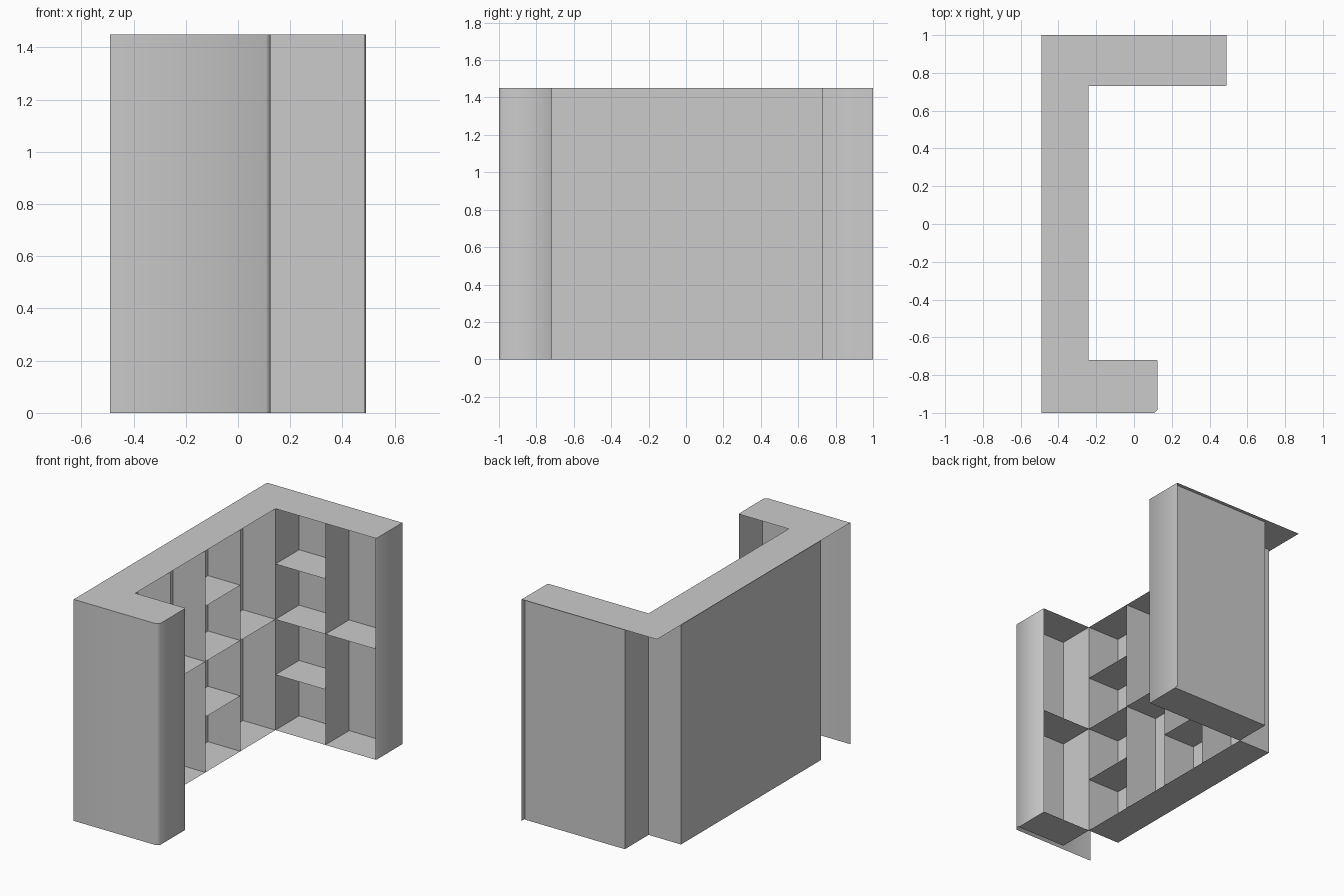
import bpy, bmesh, math
from mathutils import Vector

if "Cube" in bpy.data.objects:
    bpy.data.objects.remove(bpy.data.objects["Cube"])

H = 1.45          # overall height
Z = Vector((0, 0, 1))


def finish(bm, name, smooth=None):
    bmesh.ops.remove_doubles(bm, verts=bm.verts, dist=0.0001)
    me = bpy.data.meshes.new(name)
    bm.to_mesh(me)
    bm.free()
    ob = bpy.data.objects.new(name, me)
    bpy.context.collection.objects.link(ob)
    if smooth:
        bpy.ops.object.select_all(action='DESELECT')
        ob.select_set(True)
        bpy.context.view_layer.objects.active = ob
        bpy.ops.object.shade_smooth_by_angle(angle=math.radians(smooth))
    return ob


def shelf_front(name, origin, u, width, rows, depth, rim=0.0115):
    """Front frame split in columns; each cell is inset and pushed back into a cubby."""
    bm = bmesh.new()
    origin, u = Vector(origin), Vector(u)
    normal = u.cross(Z)
    w = width / len(rows)
    for c, n in enumerate(rows):
        h = H / n
        for r in range(n):
            p = origin + u * (c * w) + Z * (r * h)
            corners = (p, p + u * w, p + u * w + Z * h, p + Z * h)
            face = bm.faces.new([bm.verts.new(q) for q in corners])
            bmesh.ops.inset_individual(bm, faces=[face], thickness=rim)
            back = bmesh.ops.extrude_discrete_faces(bm, faces=[face])['faces'][0]
            bmesh.ops.translate(bm, verts=back.verts, vec=-normal * depth)
    return finish(bm, name)


def upright_panel(name, path, smooth=50):
    """Vertical sheet following a plan path."""
    bm = bmesh.new()
    cols = [(bm.verts.new((x, y, 0)), bm.verts.new((x, y, H))) for x, y in path]
    for a, b in zip(cols, cols[1:]):
        bm.faces.new((a[0], b[0], b[1], a[1]))
    return finish(bm, name, smooth)


# cubby walls: long back run, far arm, near arm
shelf_front("back_shelves", (-0.24, -0.72, 0), (0, 1, 0), 1.45, (4, 2, 4, 2), 0.235)
shelf_front("far_arm_shelves", (-0.24, 0.73, 0), (1, 0, 0), 0.725, (4, 2), 0.245)
shelf_front("near_arm_shelves", (0.12, -0.72, 0), (-1, 0, 0), 0.36, (2,), 0.245)

# outer end panels with eased corners
near_path = [(-0.49, -1), (0.107, -1), (0.125, -0.982), (0.125, -0.725), (0.12, -0.72)]
far_path = [(0.485, 0.73), (0.49, 0.735), (0.49, 1)]
upright_panel("near_end_panel", near_path)
upright_panel("far_end_panel", far_path)

# C-shaped worktop sheet
bm = bmesh.new()
outline = near_path + [(-0.24, -0.72), (-0.24, 0.73)] + far_path + [(-0.49, 1)]
bm.faces.new([bm.verts.new((x, y, H)) for x, y in outline])
finish(bm, "top_panel")
